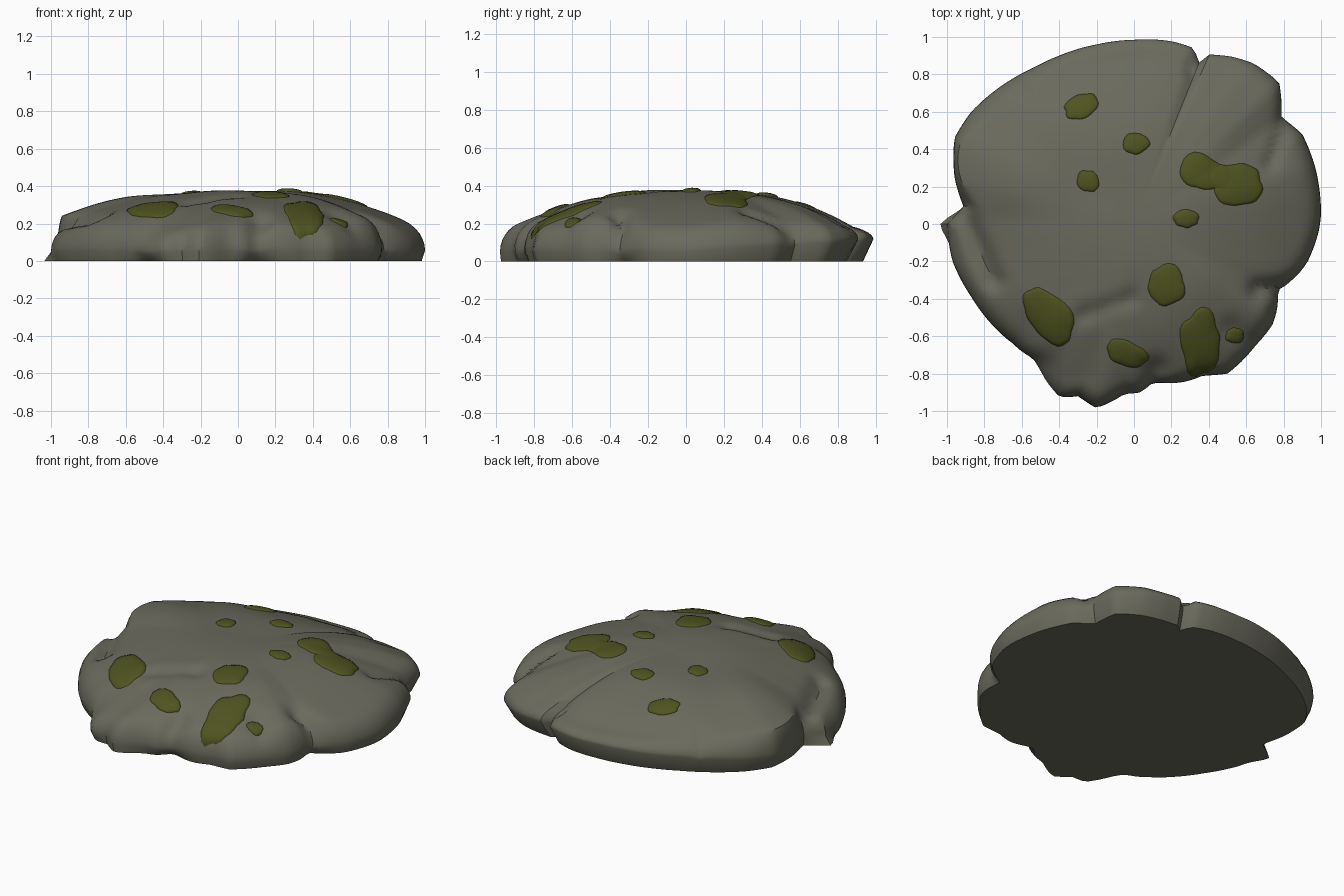
import bpy, bmesh, math, random
from mathutils import Vector, noise
from mathutils.bvhtree import BVHTree

if "Cube" in bpy.data.objects:
    bpy.data.objects.remove(bpy.data.objects["Cube"])

random.seed(4)


def material(name, color):
    m = bpy.data.materials.new(name)
    m.diffuse_color = (*color, 1)
    m.use_nodes = True
    m.node_tree.nodes["Principled BSDF"].inputs["Base Color"].default_value = m.diffuse_color
    return m


stone = material("grey stone", (0.144, 0.144, 0.11))
green = material("olive moss", (0.078, 0.087, 0.014))

# Outline seen from above: x, y and height of the shoulder
OUTLINE = [
    (1, .05, .2), (.97, .3, .22), (.9, .48, .21), (.79, .57, .22), (.78, .76, .22),
    (.65, .87, .21), (.54, .91, .19), (.4, .92, .19), (.355, .87, .18), (.32, .95, .18),
    (.2, .98, .18), (0, .985, .18), (-.2, .96, .19), (-.4, .9, .2), (-.53, .84, .21),
    (-.66, .77, .22), (-.87, .6, .23), (-.96, .46, .24), (-.96, .25, .25),
    (-.91, .09, .25), (-1, 0, .2), (-.97, -.2, .19), (-.87, -.39, .2),
    (-.65, -.64, .21), (-.55, -.74, .21), (-.48, -.86, .17), (-.4, -.93, .17),
    (-.3, -.92, .2), (-.2, -.985, .2), (-.05, -.91, .21), (.04, -.92, .2),
    (.1, -.88, .21), (.37, -.81, .2), (.5, -.8, .19), (.57, -.74, .2), (.65, -.65, .22),
    (.74, -.54, .23), (.79, -.36, .22), (.84, -.33, .21), (.93, -.2, .2), (.99, -.03, .2)]
POLAR = sorted((math.atan2(y, x) % math.tau, math.hypot(x, y), z) for x, y, z in OUTLINE)
POLAR = [(POLAR[-1][0] - math.tau, *POLAR[-1][1:])] + POLAR \
    + [(POLAR[0][0] + math.tau, *POLAR[0][1:])]

# Cracks and hollows: x1, y1, x2, y2, width, depth
GROOVES = [
    (-.93, .1, -.75, -.3, .05, .045), (.36, .92, .3, .82, .03, .025),
    (.82, .57, .73, .32, .035, .03), (.86, -.33, .66, -.35, .045, .05),
    (-.27, -.49, -.02, -.4, .05, .022), (-.14, -.55, -.22, -.8, .08, .012),
    (-.47, -.9, -.5, -.76, .06, .05), (.08, -.92, .12, -.78, .06, .05),
    (.6, -.62, .53, -.56, .06, .03), (-.66, .8, -.6, .7, .03, .02)]

# Undercuts at the foot: angle, width in degrees, depth
UNDERCUTS = [(277, 7, .07), (237, 8, .06), (60, 14, .035), (337, 6, .05), (180, 5, -.05),
             (256, 8, -.01)]


def outline(a):
    for (a0, r0, z0), (a1, r1, z1) in zip(POLAR, POLAR[1:]):
        if a0 <= a <= a1:
            k = (a - a0) / max(a1 - a0, 1e-6)
            return r0 + (r1 - r0) * k, z0 + (z1 - z0) * k


def carve(p):
    # Cuts cracks into a point and adds uneven stone relief
    d = 0
    for x1, y1, x2, y2, w, depth in GROOVES:
        a, b = Vector((x1, y1)), Vector((x2 - x1, y2 - y1))
        q = p.xy - a
        k = min(1, max(0, q.dot(b) / b.length_squared))
        d += depth * math.exp(-((q - b * k).length / w) ** 2)
    n = noise.noise(Vector((p.x * 3.2, p.y * 3.2, 1.7)))
    p.z = max(.004, p.z + (.012 * n - d) * min(1, p.z / .2))
    return p


def skin(bm, rings, cap_first, cap_last):
    # Joins closed rings of vertices and fans both ends to a point
    n = len(rings[0])
    for r0, r1 in zip(rings, rings[1:]):
        for i in range(n):
            j = (i + 1) % n
            bm.faces.new((r0[i], r0[j], r1[j], r1[i]))
    for cap, ring in ((cap_first, rings[0]), (cap_last, rings[-1])):
        if cap is not None:
            c = bm.verts.new(cap)
            for i in range(n):
                bm.faces.new((ring[i], ring[(i + 1) % n], c))
    bmesh.ops.recalc_face_normals(bm, faces=bm.faces)


def finish(bm, name, mat, angle):
    me = bpy.data.meshes.new(name)
    bm.to_mesh(me)
    bm.free()
    ob = bpy.data.objects.new(name, me)
    bpy.context.collection.objects.link(ob)
    me.materials.append(mat)
    bpy.ops.object.select_all(action='DESELECT')
    ob.select_set(True)
    bpy.context.view_layer.objects.active = ob
    bpy.ops.object.shade_smooth_by_angle(angle=math.radians(angle))
    return ob


# Rock slab: foot ring, rounded rim, then a low dome
N, RIM, DOME, BEND = 180, 6, 30, math.radians(62)
bm = bmesh.new()
columns = []
for i in range(N):
    a = math.tau * i / N
    r, zs = outline(a)
    slab = math.exp(-((a - math.radians(160)) / .25) ** 2)
    f = .9 + .075 * slab + .03 * math.exp(-((a - math.radians(295)) / .2) ** 2)
    back = max(0, math.sin(a))
    zm = .05 + .07 * back
    cut = sum(d * math.exp(-((math.degrees(a) - c) / w) ** 2) for c, w, d in UNDERCUTS)
    prof = [(.985 - .04 * back - cut, 0)]
    for k in range(RIM):
        u = BEND * k / RIM
        c = (math.cos(u) - math.cos(BEND)) / (1 - math.cos(BEND))
        inset = max(0, cut) * .5 * (1 - k / RIM)
        prof.append((f + (1 - f) * c - inset, zm + (zs - zm) * math.sin(u) / math.sin(BEND)))
    for k in range(DOME):
        t = 1 - k / DOME
        prof.append((f * t, zs + (.374 - zs) * (1 - t ** 2.7)))
    col = []
    for k, (t, z) in enumerate(prof):
        p = Vector((math.cos(a) * r * t, math.sin(a) * r * t, z))
        col.append(bm.verts.new(carve(p) if k else p))
    columns.append(col)
rings = [list(r) for r in zip(*columns)]
skin(bm, rings, (0, 0, 0), carve(Vector((0, 0, .374))))
tree = BVHTree.FromBMesh(bm)
finish(bm, "rock_slab", stone, 40)

# Moss patches: x, y, half length, half width, turn in degrees
MOSS = [
    (-.285, .63, .095, .062, 25), (.01, .43, .075, .055, 0), (-.245, .23, .06, .06, 0),
    (.36, .28, .125, .095, -20), (.46, .25, .12, .07, -25), (.56, .21, .135, .12, 10),
    (.28, .03, .068, .048, 0), (.175, -.33, .102, .112, 0), (-.46, -.49, .175, .105, -50),
    (-.04, -.69, .115, .07, -20), (.355, -.63, .112, .17, 0), (.54, -.595, .05, .042, 0)]


def moss_patch(index, x, y, rx, ry, turn):
    bm = bmesh.new()
    seed, ca, sa = random.random() * 50, *(f(math.radians(turn)) for f in (math.cos, math.sin))

    def drape(px, py, lift):
        hit, normal, _, _ = tree.ray_cast(Vector((px, py, 2)), Vector((0, 0, -1)))
        if hit is None:
            hit, normal, _, _ = tree.find_nearest(Vector((px, py, .12)))
        return hit + normal * lift

    rings = []
    for t, lift in ((1, -.004), (.98, .003), (.85, .008), (.65, .012), (.4, .014), (.2, .015)):
        ring = []
        for i in range(32):
            a = math.tau * i / 32
            w = 1 + .22 * noise.noise(Vector((math.cos(a) * 1.6, math.sin(a) * 1.6, seed)))
            u, v = rx * t * w * math.cos(a), ry * t * w * math.sin(a)
            ring.append(bm.verts.new(drape(x + u * ca - v * sa, y + u * sa + v * ca, lift)))
        rings.append(ring)
    skin(bm, rings, None, drape(x, y, .015))
    # An open shell may be wound inwards, so face it upwards
    if sum(f.normal.z for f in bm.faces) < 0:
        bmesh.ops.reverse_faces(bm, faces=bm.faces)
    finish(bm, f"moss_patch_{index}", green, 80)


for i, spec in enumerate(MOSS, 1):
    moss_patch(i, *spec)
